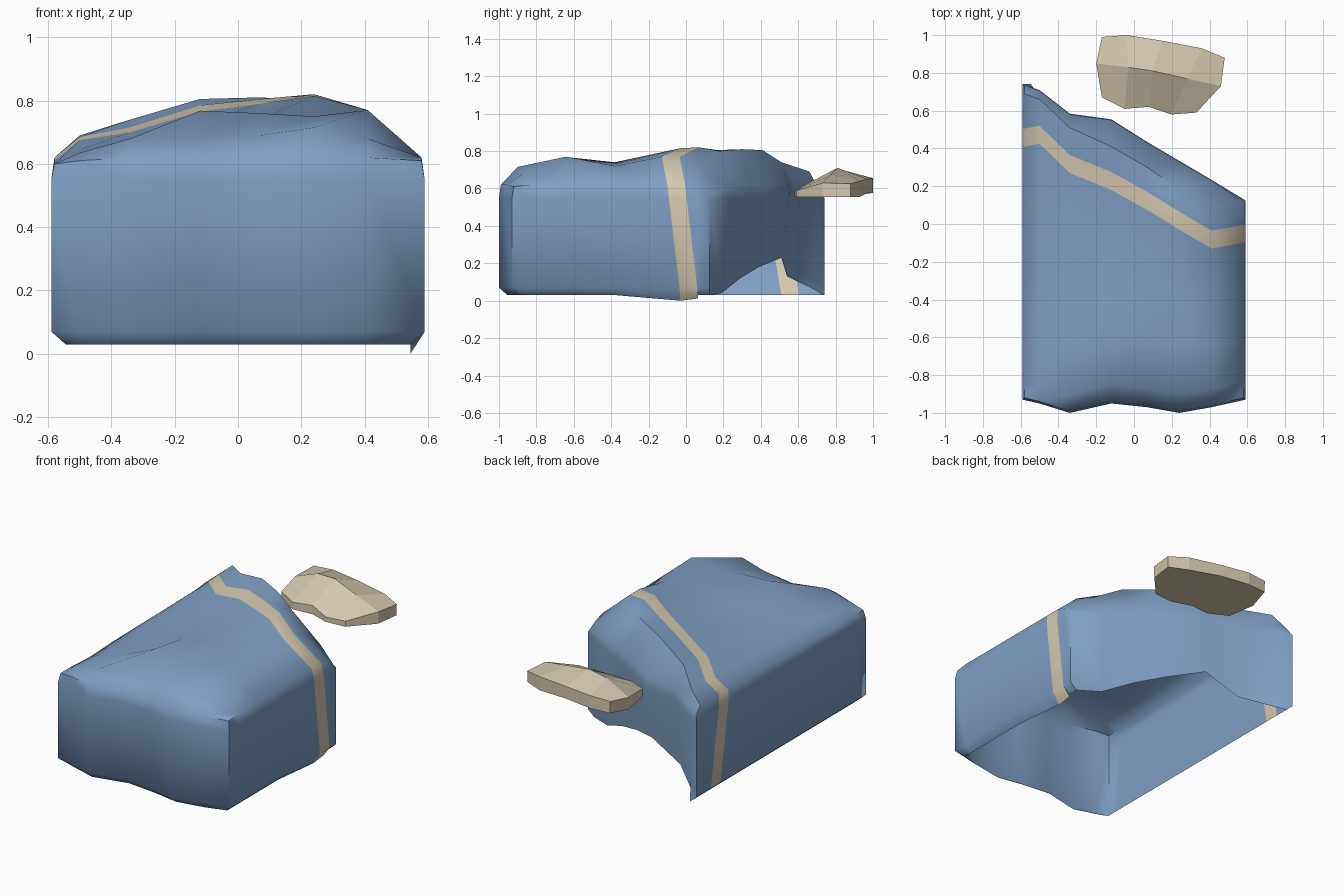
import bpy, bmesh

if "Cube" in bpy.data.objects:
    bpy.data.objects.remove(bpy.data.objects["Cube"])

def material(name, rgb):
    m = bpy.data.materials.new(name)
    m.diffuse_color = (*rgb, 1)
    m.use_nodes = True
    m.node_tree.nodes["Principled BSDF"].inputs["Base Color"].default_value = m.diffuse_color
    return m

BLUE = material("blanket blue", (0.21, 0.35, 0.56))
TAN = material("warm beige", (0.67, 0.59, 0.43))

def draped(name, grid, skirt, mats, stripe_row=None, cap=False):
    """Top sheet from a grid of points, with rings of skirt hanging off its border."""
    bm = bmesh.new()
    R, C = len(grid), len(grid[0])
    v = [[bm.verts.new(p) for p in row] for row in grid]

    def face(verts, row):
        bm.faces.new(verts).material_index = int(row == stripe_row and row is not None)

    for i in range(R - 1):
        for j in range(C - 1):
            face((v[i][j], v[i][j + 1], v[i + 1][j + 1], v[i + 1][j]), i)
    # border, counter-clockwise from the front left corner
    loop = [(0, j) for j in range(C)] + [(i, C - 1) for i in range(1, R)]
    loop += [(R - 1, j) for j in range(C - 2, -1, -1)] + [(i, 0) for i in range(R - 2, 0, -1)]
    hang = [[v[i][j]] + [bm.verts.new(p) for p in skirt(i, j)] for i, j in loop]
    for k, a in enumerate(hang):
        n = (k + 1) % len(hang)
        i0, i1 = loop[k][0], loop[n][0]
        row = min(i0, i1) if i0 != i1 else None
        for s in range(len(a) - 1):
            face((a[s], a[s + 1], hang[n][s + 1], hang[n][s]), row)
    if cap:
        bm.faces.new([h[-1] for h in reversed(hang)])
    me = bpy.data.meshes.new(name)
    bm.to_mesh(me)
    bm.free()
    for m in mats:
        me.materials.append(m)
    ob = bpy.data.objects.new(name, me)
    bpy.context.collection.objects.link(ob)
    return ob

# Blanket: columns across x, rows from the front hem to the slanted back edge
XS = [-.58, -.5, -.34, -.12, .07, .24, .41, .58]
FRONT = [-.93, -.95, -1, -.95, -.97, -1, -.97, -.93]
STRIPE = [.46, .475, .32, .23, .125, .02, -.08, -.05]
RIDGE = [.69, .66, .51, .41, .30, .18, .08, .06]
BACK = [.74, .715, .59, .56, .44, .34, .24, .125]
ARCH = [.03, .07, .13, .23, .18, .12, .04, .03]
Z = [[.60, .61, .62, .62, .62, .62, .62, .61],
     [.60, .635, .68, .675, .69, .715, .68, .62],
     [.59, .635, .67, .768, .76, .75, .77, .62],
     [.60, .645, .67, .73, .74, .73, .72, .62],
     [.61, .675, .70, .765, .79, .815, .77, .62],
     [.62, .685, .715, .785, .805, .82, .77, .62],
     [.62, .69, .74, .805, .81, .80, .72, .60],
     [.57, .60, .61, .62, .62, .62, .60, .565]]

def row_y(i, j):
    return [FRONT[j] + .01, FRONT[j] + .1, -.64, -.38, STRIPE[j] - .05,
            STRIPE[j] + .045, RIDGE[j], BACK[j] - .01][i]

def blanket_skirt(i, j):
    pts = []
    for z, inset in ((.55, 0), (.07, 0), (.03, .045)):
        x, y = XS[j], row_y(i, j)
        drop = (.62 - z) / .59
        if j in (0, 7):                      # side walls
            side = -1 if j == 0 else 1
            x = side * (.59 - inset)
            if i in (4, 5):                  # stripe drifts back as it hangs
                y += (.1 if j == 0 else .07) * drop
                if j == 7 and z < .05:
                    z = 0 if i == 4 else .012
        if i == 0:                           # front wall
            y = FRONT[j] + inset
        if i == 7:                           # back wall with a raised hem
            y = BACK[j] - (.05 * drop if 0 < j < 7 else 0)
            z = max(z, ARCH[j] + (.04 if z > .05 else 0))
        pts.append((x, y, z))
    return pts

top = [[(XS[j], row_y(i, j), Z[i][j]) for j in range(8)] for i in range(8)]
blanket = draped("blanket", top, blanket_skirt, [BLUE, TAN], stripe_row=4)
bpy.context.view_layer.objects.active = blanket
blanket.select_set(True)
bpy.ops.object.shade_smooth_by_angle(angle=0.92)

# Pillow: front rim, crown and back rim, with a short side and flat base
pillow_top = [
    [(-.17, .67, .61), (-.05, .61, .60), (.08, .62, .61), (.20, .58, .585), (.33, .59, .59)],
    [(-.20, .85, .63), (-.03, .83, .70), (.10, .81, .71), (.28, .77, .67), (.46, .73, .63)],
    [(-.17, .99, .65), (-.04, 1.0, .655), (.15, .97, .65), (.36, .93, .64), (.48, .88, .625)]]

def pillow_skirt(i, j):
    x, y, z = pillow_top[i][j]
    # the base turns up slightly along the far edge
    return [(.14 + (x - .14) * .99, y, .575 if i == 2 and j < 3 else .555)]

draped("pillow", pillow_top, pillow_skirt, [TAN], cap=True)
